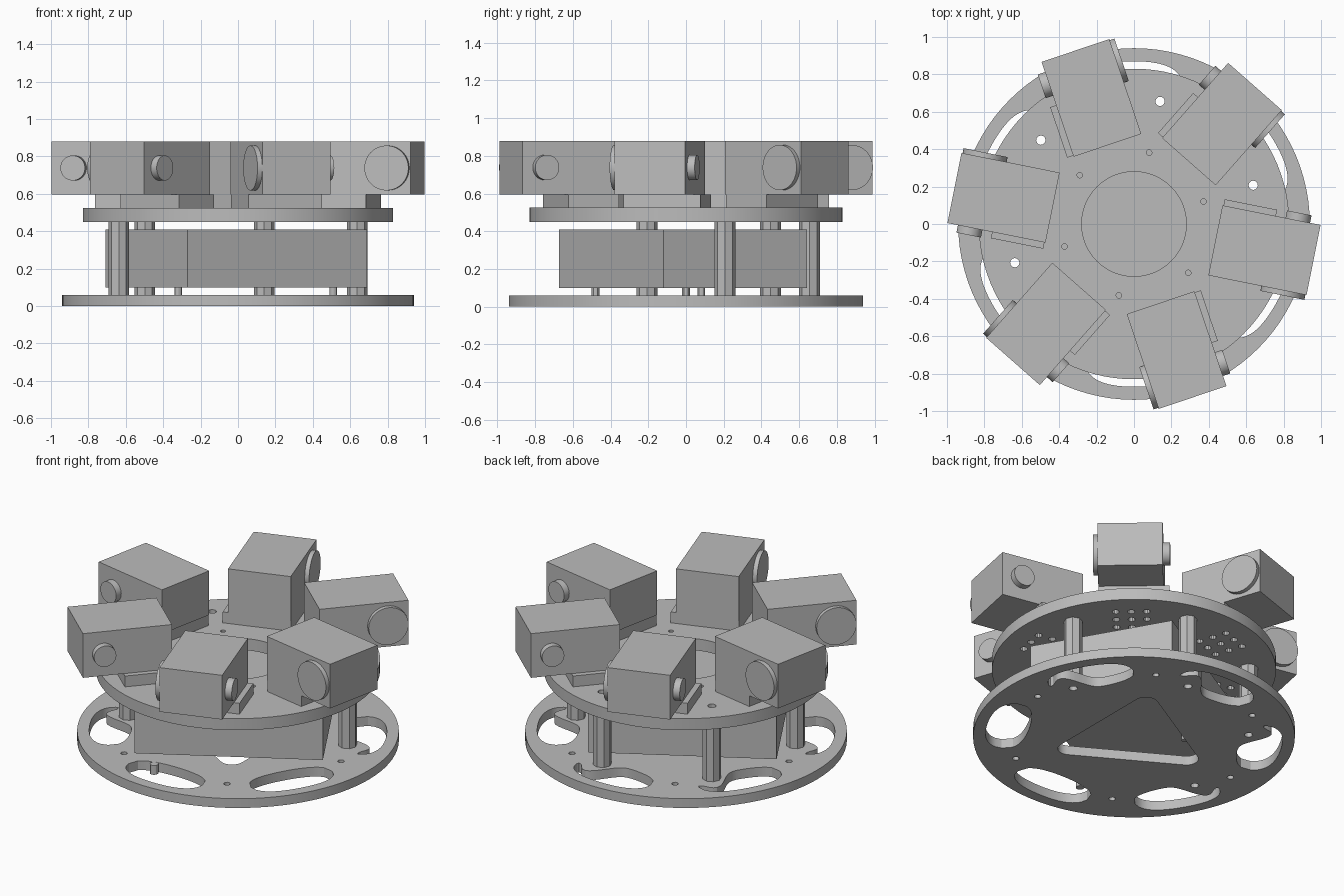
import bpy, bmesh, math
from mathutils import Matrix, Vector

cube = bpy.data.objects.get("Cube")
if cube:
    bpy.data.objects.remove(cube, do_unlink=True)

grey = bpy.data.materials.new("plain grey")
grey.use_nodes = True
COLOUR = (0.5, 0.5, 0.5, 1)
grey.diffuse_color = COLOUR
grey.node_tree.nodes["Principled BSDF"].inputs["Base Color"].default_value = COLOUR

SIXTH = 60
POST_ANGLE, POST_RADIUS = 18, 0.67
SERVO_ANGLE = -11.35


def finish(name, bm, smooth=False):
    mesh = bpy.data.meshes.new(name)
    bmesh.ops.recalc_face_normals(bm, faces=bm.faces)
    bm.to_mesh(mesh)
    bm.free()
    mesh.materials.append(grey)
    ob = bpy.data.objects.new(name, mesh)
    bpy.context.collection.objects.link(ob)
    if smooth:
        bpy.ops.object.select_all(action="DESELECT")
        ob.select_set(True)
        bpy.context.view_layer.objects.active = ob
        bpy.ops.object.shade_smooth_by_angle(angle=math.radians(30))
    return ob


def polar(r, deg):
    a = math.radians(deg)
    return Vector((r * math.cos(a), r * math.sin(a)))


def ring(r, centre=(0, 0), n=12):
    return [Vector(centre) + polar(r, 360 * i / n) for i in range(n)]


def plate(name, loops, z0, z1):
    """Flat plate: first loop is the rim, the others are holes."""
    curve = bpy.data.curves.new(name + " outline", "CURVE")
    curve.dimensions = "2D"
    curve.fill_mode = "BOTH"
    curve.extrude = (z1 - z0) / 2
    for loop in loops:
        spline = curve.splines.new("POLY")
        spline.points.add(len(loop) - 1)
        for point, p in zip(spline.points, loop):
            point.co = (p.x, p.y, 0, 1)
        spline.use_cyclic_u = True
    temp = bpy.data.objects.new(name + " outline", curve)
    bpy.context.collection.objects.link(temp)
    deps = bpy.context.evaluated_depsgraph_get()
    mesh = bpy.data.meshes.new_from_object(temp.evaluated_get(deps))
    bm = bmesh.new()
    bm.from_mesh(mesh)
    bpy.data.objects.remove(temp, do_unlink=True)
    bmesh.ops.remove_doubles(bm, verts=bm.verts, dist=0.0005)
    bmesh.ops.translate(bm, verts=bm.verts, vec=(0, 0, (z0 + z1) / 2))
    return finish(name, bm, True)


def box(name, lo, hi, deg, centre=(0, 0)):
    bm = bmesh.new()
    bmesh.ops.create_cube(bm, size=1)
    lo, hi = Vector(lo), Vector(hi)
    size, mid = hi - lo, (lo + hi) / 2
    place = (Matrix.Translation((*centre, 0)) @ Matrix.Rotation(math.radians(deg), 4, "Z")
             @ Matrix.Translation(mid) @ Matrix.Diagonal((*size, 1)))
    bm.transform(place)
    return finish(name, bm)


def horn(name, radius, reach, along, t0, t1, z, deg):
    """Disc on the side of a servo, its axis across the servo."""
    bm = bmesh.new()
    bmesh.ops.create_cone(bm, cap_ends=True, segments=40, radius1=radius,
                          radius2=radius, depth=abs(t1 - t0))
    bm.transform(Matrix.Rotation(math.radians(deg), 4, "Z")
                 @ Matrix.Translation((along, (t0 + t1) / 2, z))
                 @ Matrix.Rotation(math.pi / 2, 4, "X"))
    return finish(name, bm, True)


def window(deg, around_post):
    """Rim opening, narrowed where it passes a post."""
    outer, inner = [], []
    for i in range(27):
        d = -19.5 + 1.5 * i
        t = abs(d / 20)
        r_out = 0.745 + 0.125 * math.sqrt(1 - t ** 4)
        r_in = 0.745 - 0.125 * math.sqrt(1 - t ** 2)
        if around_post:
            r_in += 0.16 * math.exp(-((d + 12) / 7) ** 2)
        outer.append(polar(r_out, deg + d))
        inner.append(polar(min(r_in, r_out - 0.01), deg + d))
    return outer + inner[::-1]


def rounded_triangle(reach, corner):
    return [polar(reach - corner, c) + polar(corner, c + s)
            for c in (-60, 60, 180) for s in range(-60, 61, 15)]


# Lower plate with rim openings, screw holes and a central triangle
lower = [ring(0.94, n=96), rounded_triangle(0.47, 0.07)]
for k in range(6):
    lower.append(window(30 + SIXTH * k, k < 4))
    lower.append(ring(0.02, polar(0.735, SIXTH * k)))
    if k < 5:
        lower.append(ring(0.025, polar(POST_RADIUS, POST_ANGLE + SIXTH * k)))
plate("lower_plate", lower, 0, 0.06)

# Upper plate with central opening and mounting holes
upper = [ring(0.83, n=96), ring(0.28, n=48)]
for k in range(6):
    upper.append(ring(0.015, polar(0.39, POST_ANGLE + SIXTH * k)))
    if k < 4:
        upper.append(ring(0.025, polar(POST_RADIUS, POST_ANGLE + SIXTH * k)))
    servo = SERVO_ANGLE + SIXTH * k
    for i in (-1, 0, 1):
        for j in (-1, 0, 1):
            spot = polar(0.594 + 0.09 * i, servo) + polar(0.09 * j, servo + 90)
            upper.append(ring(0.022, spot, 10))
plate("upper_plate", upper, 0.45, 0.525)

# Hollow eight-sided posts
for k in range(4):
    c = polar(POST_RADIUS, POST_ANGLE + SIXTH * k)
    plate(f"post_{k + 1}", [ring(0.055, c, 8), ring(0.025, c)], 0.06, 0.45)

# Battery box on short pins
box("battery_box", (-0.553, -0.44, 0.1), (0.553, 0.44, 0.41), 30, (-0.01, -0.015))
for k, spot in enumerate([(0.51, 0), (-0.32, 0.08), (-0.32, -0.48)]):
    plate(f"box_pin_{k + 1}", [ring(0.02, spot)], 0.06, 0.1)

# Six servos on mounting blocks, each with two discs
for k in range(6):
    a = SERVO_ANGLE + SIXTH * k
    box(f"servo_mount_{k + 1}", (0.45, -0.19, 0.525), (0.735, 0.225, 0.595), a)
    box(f"servo_body_{k + 1}", (0.444, -0.191, 0.595), (0.979, 0.191, 0.88), a)
    horn(f"servo_horn_{k + 1}", 0.12, 0, 0.853, -0.191, -0.218, 0.738, a)
    horn(f"servo_pivot_{k + 1}", 0.067, 0, 0.855, 0.191, 0.232, 0.738, a)
